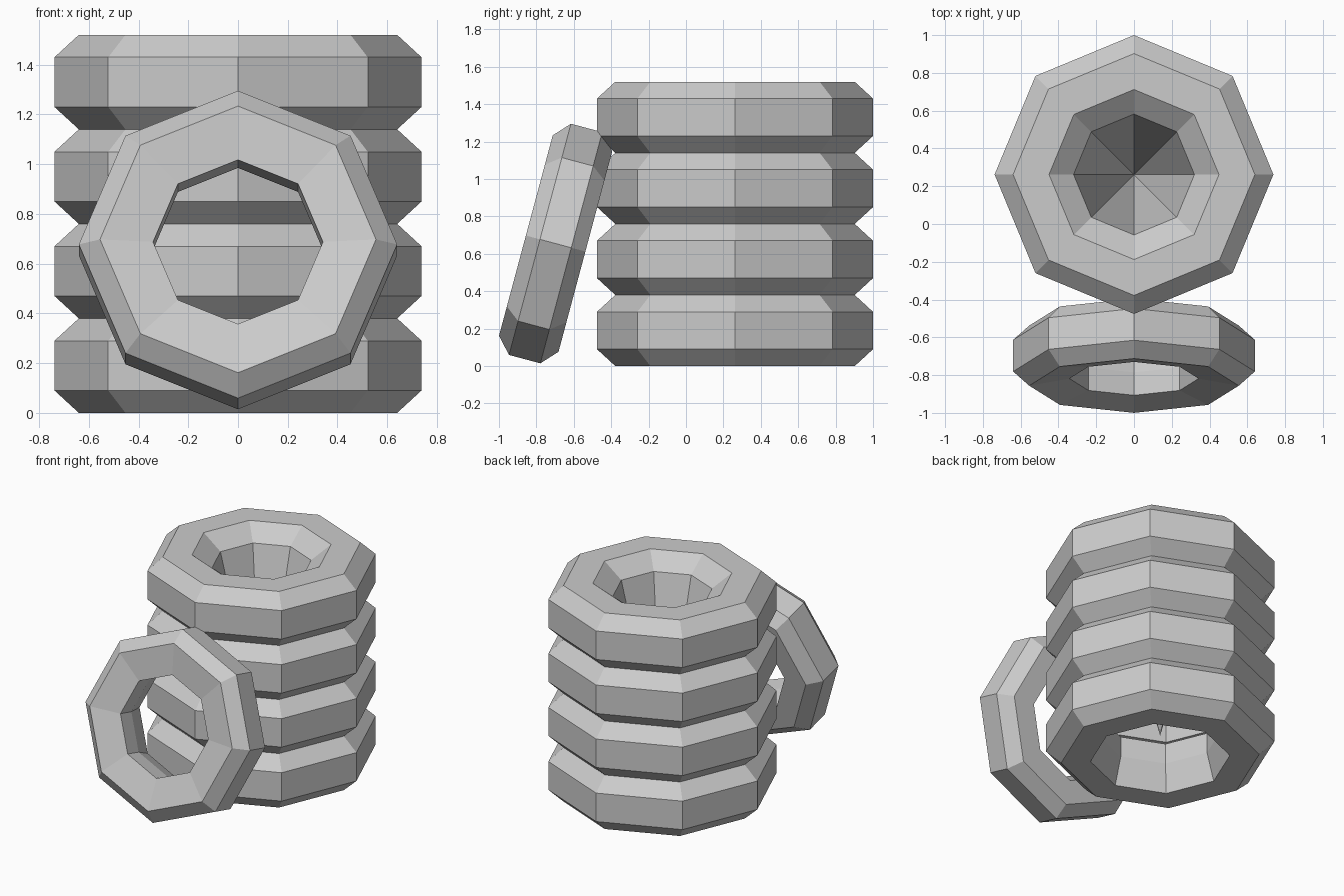
import bpy, bmesh, math
from mathutils import Matrix

cube = bpy.data.objects.get("Cube")
if cube:
    bpy.data.objects.remove(cube, do_unlink=True)

SIDES = 8
STACK_Y = 0.262
TYRE_H = 0.38

rubber = bpy.data.materials.new("grey_rubber")
rubber.use_nodes = True
GREY = (0.6, 0.6, 0.6, 1)
rubber.diffuse_color = GREY
rubber.node_tree.nodes["Principled BSDF"].inputs["Base Color"].default_value = GREY


def lathe(name, profile, matrix, closed=True):
    """Spin a (radius, height) profile around z into a flat-sided ring."""
    bm = bmesh.new()
    rings = []
    for r, z in profile:
        if r == 0:
            rings.append([bm.verts.new((0, 0, z))] * SIDES)
        else:
            rings.append([bm.verts.new((r * math.cos(math.tau * i / SIDES),
                                        r * math.sin(math.tau * i / SIDES), z))
                          for i in range(SIDES)])
    pairs = list(zip(rings, rings[1:]))
    if closed:
        pairs.append((rings[-1], rings[0]))
    for a, b in pairs:
        for i in range(SIDES):
            j = (i + 1) % SIDES
            corners = list(dict.fromkeys((a[i], a[j], b[j], b[i])))
            bm.faces.new(corners)
    if closed:
        bmesh.ops.recalc_face_normals(bm, faces=bm.faces)
    mesh = bpy.data.meshes.new(name)
    bm.to_mesh(mesh)
    bm.free()
    mesh.materials.append(rubber)
    ob = bpy.data.objects.new(name, mesh)
    ob.matrix_world = matrix
    bpy.context.collection.objects.link(ob)
    return ob


# Tyre cross-section: back rim, tread with chamfers, dished front, hole wall
outer = [(0.394, 0), (0.45, -0.19), (0.64, -0.19),
         (0.738, -0.1), (0.738, 0.1), (0.64, 0.19)]
tyre = outer + [(0.394, 0.145)]

# Three stacked tyres
for n in range(3):
    lathe(f"stacked_tyre_{n + 1}", tyre,
          Matrix.Translation((0, STACK_Y, TYRE_H * (n + 0.5))))

# Top tyre with a flat rim and a deep funnel down the middle
top = Matrix.Translation((0, STACK_Y, TYRE_H * 3.5))
lathe("top_tyre", outer, top, closed=False)
lathe("top_funnel", [(0.64, 0.19), (0.45, 0.19), (0.32, 0.09), (0, -1.16)], top, closed=False)

# Smaller tyre leaning against the front
lean = (Matrix.Translation((0, -0.697, 0.655))
        @ Matrix.Rotation(math.radians(75), 4, 'X')
        @ Matrix.Scale(0.867, 4))
lathe("leaning_tyre", tyre, lean)
